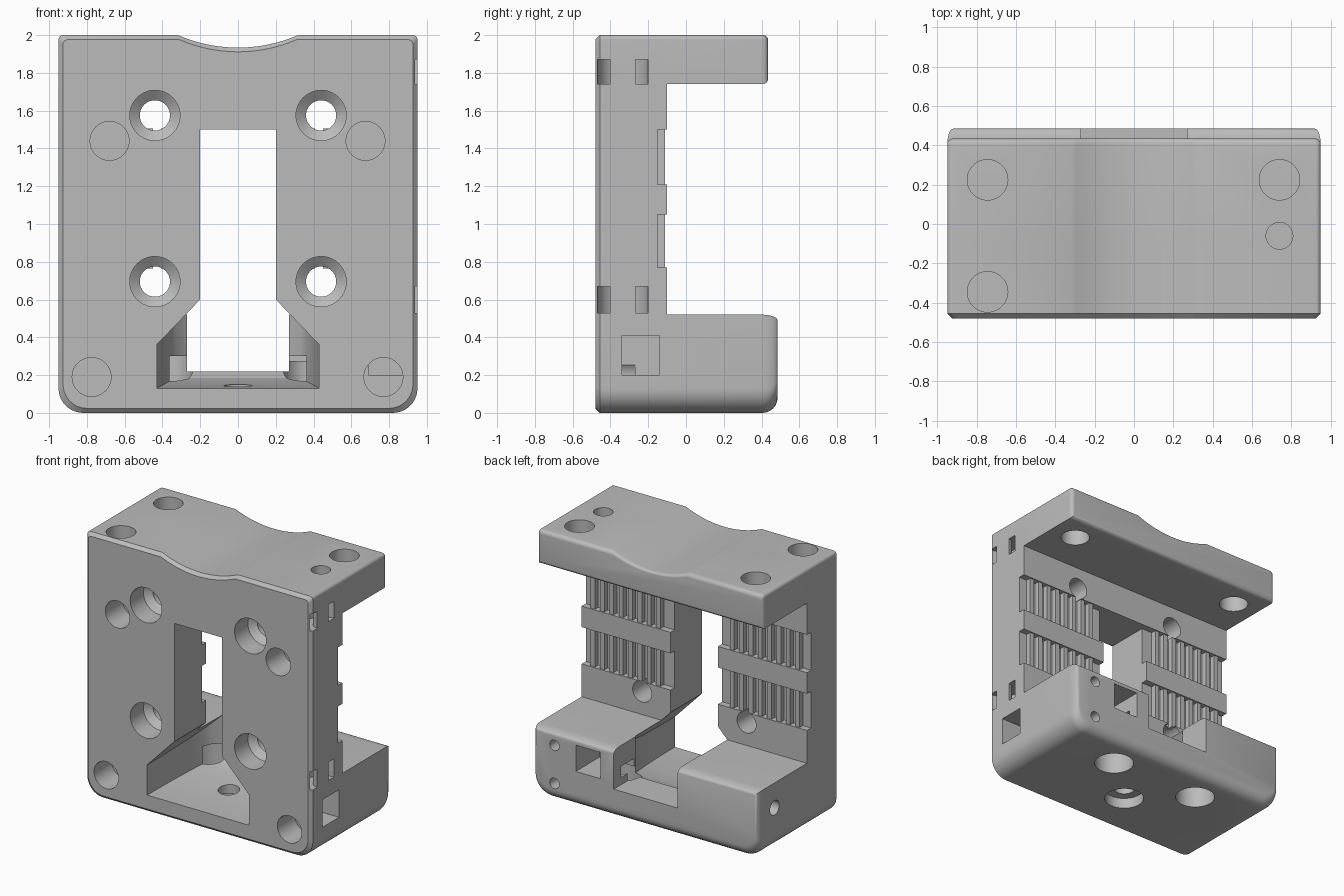
import bpy, bmesh, math
from mathutils import Matrix, Vector

old = bpy.data.objects.get("Cube")
if old:
    bpy.data.objects.remove(old)

grey = bpy.data.materials.new("light_grey_plastic")
grey.use_nodes = True
colour = (0.5, 0.5, 0.5, 1)
grey.diffuse_color = colour
grey.node_tree.nodes["Principled BSDF"].inputs["Base Color"].default_value = colour

FRONT, BACK, HALF = -0.48, -0.10, 0.95


def finish(bm, name):
    bmesh.ops.recalc_face_normals(bm, faces=bm.faces)
    mesh = bpy.data.meshes.new(name)
    bm.to_mesh(mesh)
    bm.free()
    mesh.materials.append(grey)
    ob = bpy.data.objects.new(name, mesh)
    bpy.context.collection.objects.link(ob)
    return ob


def loft(name, rings):
    """Skin a list of equal rings of 3D points and cap both ends."""
    bm = bmesh.new()
    loops = [[bm.verts.new(p) for p in ring] for ring in rings]
    n = len(loops[0])
    for a, b in zip(loops, loops[1:]):
        for i in range(n):
            j = (i + 1) % n
            bm.faces.new((a[i], a[j], b[j], b[i]))
    bm.faces.new(loops[0])
    bm.faces.new(loops[-1])
    return finish(bm, name)


def box(name, x, y, z):
    corners = [(x[0], z[0]), (x[1], z[0]), (x[1], z[1]), (x[0], z[1])]
    return loft(name, [[(a, d, b) for a, b in corners] for d in y])


def turned(name, centre, axis, steps, sides=40):
    """Round cutter: steps are (distance along axis, radius)."""
    turn = Vector(axis).to_track_quat("Z", "Y").to_matrix().to_4x4()
    place = Matrix.Translation(centre) @ turn
    return loft(name, [[place @ Vector((r * math.cos(t), r * math.sin(t), d))
                        for t in (2 * math.pi * i / sides for i in range(sides))]
                       for d, r in steps])


def boolean(body, tool, mode="DIFFERENCE"):
    mod = body.modifiers.new("bool", "BOOLEAN")
    mod.operation, mod.solver, mod.object = mode, "EXACT", tool
    bpy.context.view_layer.update()
    mesh = bpy.data.meshes.new_from_object(
        body.evaluated_get(bpy.context.evaluated_depsgraph_get()))
    body.modifiers.clear()
    body.data = mesh
    bpy.data.objects.remove(tool)


def outline(low, high):
    """Front outline between two heights: round foot, tight top, scooped top edge."""
    def corner(z, r, up):
        c = z - r if up else z + r
        angles = [math.pi / 2 * i / 10 - (0 if up else math.pi / 2) for i in range(11)]
        return [(HALF - r + r * math.cos(t), c + r * math.sin(t)) for t in angles]
    side = corner(0, 0.13, False) if low == 0 else [(HALF, low)]
    if high == 2:
        side += corner(2, 0.025, True)
        radius, depth = 0.8, 0.066
        for i in range(13):
            x = 0.32 * (1 - i / 12)
            side.append((x, 2 - depth + radius - math.sqrt(radius ** 2 - x * x)))
    else:
        side.append((HALF, high))
    return side + [(-x, z) for x, z in reversed(side) if x > 1e-6]


def ring(points, y, edge=0, foot=None, top=None):
    """Place an outline at depth y, drawn in by the given margins."""
    foot = edge if foot is None else foot
    top = edge if top is None else top
    low, high = min(z for _, z in points), max(z for _, z in points)
    k = (high - low - foot - top) / (high - low)
    return [(x * (1 - edge / HALF), y, low + foot + (z - low) * k) for x, z in points]


def rounded_back(points, start, end, edge, foot):
    rings = [ring(points, start)]
    for i in range(7):
        t = math.pi / 2 * i / 6
        s = 1 - math.cos(t)
        rings.append(ring(points, end - foot * (1 - math.sin(t)), edge * s, foot * s, edge * s))
    return rings


# Main plate with a chamfered front rim, top shelf and lower block
full = outline(0, 2)
body = loft("carriage_body", [ring(full, FRONT, 0.024), ring(full, FRONT + 0.024),
                              ring(full, BACK)])
shelf = loft("shelf", rounded_back(outline(1.74, 2), -0.3, 0.435, 0.03, 0.03))
block = loft("block", rounded_back(outline(0, 0.52), -0.3, 0.485, 0.03, 0.08))
boolean(body, shelf, "UNION")
boolean(body, block, "UNION")

# Central slot and the flared air duct below it
boolean(body, box("slot", (-0.2, 0.2), (-0.7, 0.2), (0.45, 1.5)))
duct = []
for y in [-0.6] + [FRONT + 0.7 * i / 12 for i in range(13)] + [0.7]:
    s = min(max((y - FRONT) / 0.7, 0), 1)
    bend = math.sqrt(1 - s * s)
    w, floor = 0.27 + 0.16 * bend, 0.22 - 0.09 * bend
    half = [(w, floor), (w, 0.6 - (w - 0.2) * 1.04), (0.2, 0.6)]
    duct.append([(x, y, z) for x, z in half + [(-x, z) for x, z in reversed(half)]])
boolean(body, loft("duct", duct))

# Belt grooves across the back of the plate
grooves = [(0.77, 1.05), (1.21, 1.5)]
for span in grooves:
    boolean(body, box("groove", (-1, 1), (-0.15, 0), span))

# Counterbored bolt holes and blind magnet holes in the front
for x in (-0.44, 0.44):
    for z in (0.695, 1.575):
        boolean(body, turned("bolt", (x, FRONT, z), (0, 1, 0),
                             [(-0.1, 0.133), (0.16, 0.133), (0.2, 0.08), (0.6, 0.08)]))
for x, z in [(-0.68, 1.44), (0.675, 1.44), (-0.775, 0.19), (0.77, 0.19)]:
    boolean(body, turned("magnet", (x, FRONT, z), (0, 1, 0), [(-0.1, 0.103), (0.21, 0.103)]))

# Holes down through the shelf and blind holes in the top
for x, y, r, depth in [(-0.745, 0.225, 0.103, 0.4), (0.74, 0.225, 0.103, 0.4),
                       (-0.745, -0.345, 0.103, 0.2), (0.74, -0.06, 0.068, 0.2)]:
    boolean(body, turned("top_hole", (x, y, 2), (0, 0, -1), [(-0.1, r), (depth, r)]))

# Bolt holes in the underside
boolean(body, turned("foot_bolt", (0, -0.11, 0), (0, 0, 1),
                     [(-0.1, 0.14), (0.08, 0.14), (0.081, 0.075), (0.4, 0.075)]))
for x in (-0.38, 0.38):
    boolean(body, turned("foot_bolt", (x, 0.23, 0), (0, 0, 1), [(-0.1, 0.14), (0.3, 0.14)]))

# Pockets in the lower block
boolean(body, box("side_pocket", (0.69, 1.1), (-0.34, -0.14), (0.2, 0.41)))
boolean(body, box("back_pocket", (0.38, 0.59), (0.2, 0.6), (0.27, 0.47)))
boolean(body, box("wire_slot", (0.2, 0.45), (0.24, 0.4), (0.275, 0.36)))
for z in (0.13, 0.42):
    boolean(body, turned("back_hole", (0.77, 0.6, z), (0, -1, 0), [(0, 0.04), (0.5, 0.04)], 24))
boolean(body, turned("side_hole", (-1.1, 0.29, 0.33), (1, 0, 0), [(0, 0.055), (0.5, 0.055)], 24))

# Curved tie channels in the side of the plate
for low, high in [(0.53, 0.67), (1.74, 1.87)]:
    arc = []
    for i in range(17):
        t = math.pi * (0.4 + 1.2 * i / 16)
        arc.append([(HALF + r * math.cos(t), -0.335 + r * math.sin(t), z)
                    for r, z in [(0.068, low), (0.135, low), (0.135, high), (0.068, high)]])
    boolean(body, loft("tie_channel", arc))

# Belt teeth standing in the grooves
teeth = bmesh.new()
for low, high in grooves:
    for side in (-1, 1):
        for i in range(8):
            x = side * (0.31 + i * 0.079)
            place = Matrix.LocRotScale((x, -0.135, (low + high) / 2), None,
                                       (0.036, 0.05, high - low + 0.01))
            bmesh.ops.create_cube(teeth, size=1, matrix=place)
belt_teeth = finish(teeth, "belt_teeth")

# Smooth the round surfaces and keep edges crisp
for ob in bpy.context.selected_objects:
    ob.select_set(False)
body.select_set(True)
bpy.context.view_layer.objects.active = body
bpy.ops.object.shade_smooth_by_angle(angle=math.radians(30))
